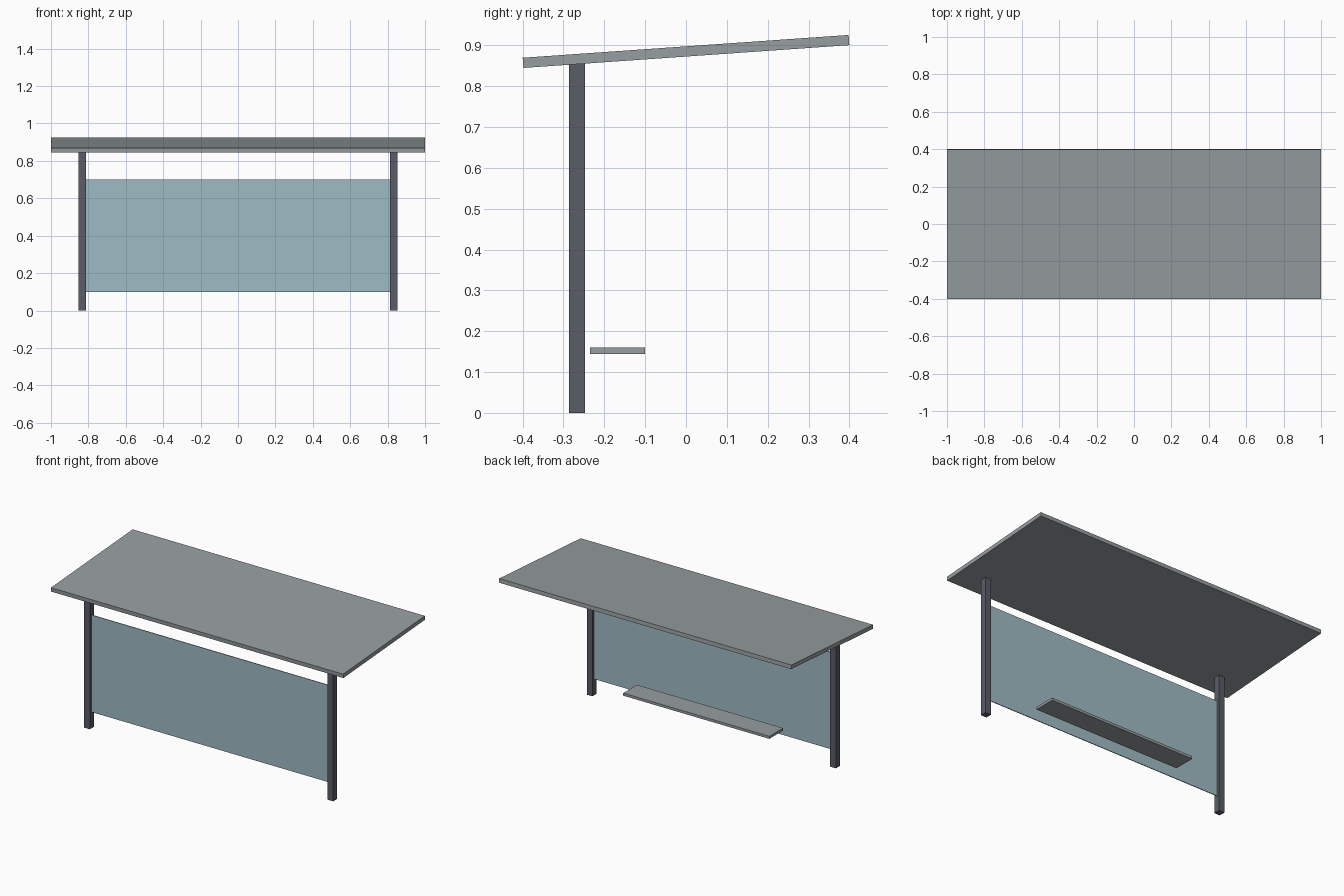
import bpy
from math import radians

cube = bpy.data.objects.get("Cube")
if cube:
    bpy.data.objects.remove(cube, do_unlink=True)


def material(name, rgb):
    m = bpy.data.materials.new(name)
    m.use_nodes = True
    colour = (*rgb, 1.0)
    m.diffuse_color = colour
    m.node_tree.nodes["Principled BSDF"].inputs["Base Color"].default_value = colour
    return m


def box(name, centre, size, mat, tilt=0):
    bpy.ops.mesh.primitive_cube_add(size=1, location=centre)
    ob = bpy.context.object
    ob.name = name
    ob.scale = size
    bpy.ops.object.transform_apply(location=False, rotation=False, scale=True)
    ob.rotation_euler.x = radians(tilt)
    ob.data.materials.append(mat)
    return ob


metal = material("light grey metal", (0.31, 0.34, 0.35))
steel = material("dark grey steel", (0.10, 0.11, 0.14))
glass = material("pale blue glass", (0.35, 0.50, 0.56))

POST_Y = -0.267

# Sloping roof slab
box("roof", (0, 0, 0.885), (2, 0.8, 0.025), metal, tilt=4)

# Two posts reaching up to the roof
for side, x in (("left", 0.833), ("right", -0.833)):
    box(side + "_post", (x, POST_Y, 0.4275), (0.039, 0.039, 0.855), steel)

# Glass panel held between the posts
box("glass_panel", (0, POST_Y, 0.4), (1.64, 0.005, 0.6), glass)

# Bench board
box("bench", (0, -0.1675, 0.152), (1, 0.134, 0.016), metal)
